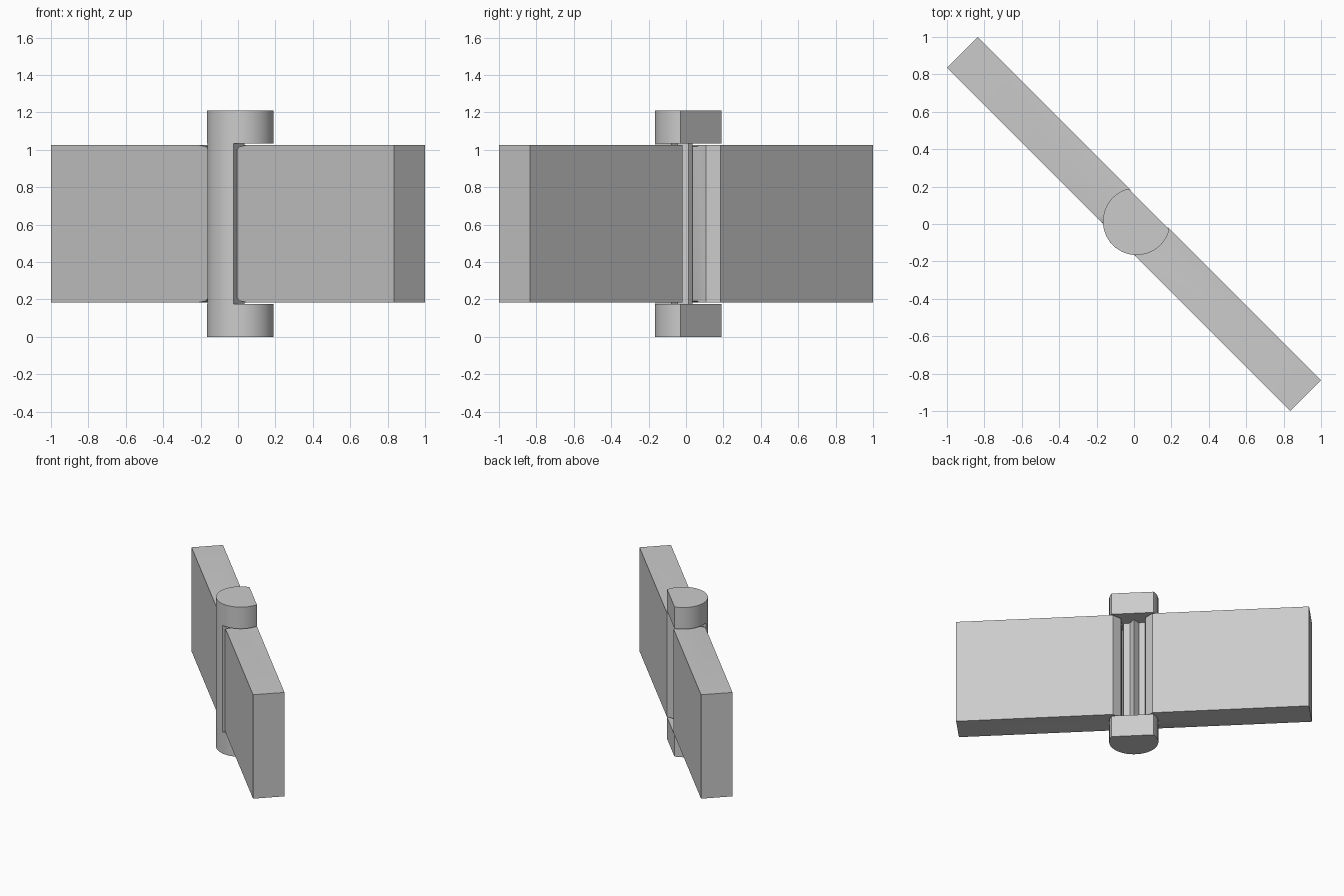
import bpy, bmesh, math

if "Cube" in bpy.data.objects:
    bpy.data.objects.remove(bpy.data.objects["Cube"])

S = math.sqrt(0.5)
R, CV = 0.18, 0.02      # barrel radius and its centre offset from the leaf mid-plane


def loft(name, sections):
    """Join (z, outline) sections; outlines use u along the leaves, v across them."""
    bm = bmesh.new()
    rings = [[bm.verts.new(((u + v) * S, (v - u) * S, z)) for u, v in pts]
             for z, pts in sections]
    n = len(rings[0])
    for a, b in zip(rings, rings[1:]):
        for i in range(n):
            j = (i + 1) % n
            bm.faces.new((a[i], a[j], b[j], b[i]))
    bm.faces.new(rings[0][::-1])
    bm.faces.new(rings[-1])
    bmesh.ops.recalc_face_normals(bm, faces=bm.faces)
    me = bpy.data.meshes.new(name)
    bm.to_mesh(me)
    bm.free()
    ob = bpy.data.objects.new(name, me)
    bpy.context.collection.objects.link(ob)
    bpy.ops.object.select_all(action='DESELECT')
    ob.select_set(True)
    bpy.context.view_layer.objects.active = ob
    bpy.ops.object.shade_smooth_by_angle(angle=math.radians(20))
    return ob


def arc(a0, a1, n):
    return [(R * math.cos(a0 + (a1 - a0) * i / n),
             CV + R * math.sin(a0 + (a1 - a0) * i / n)) for i in range(n + 1)]


# D-shaped end caps, flat side to the back
flat = math.asin((0.113 - CV) / R)
d_outline = arc(math.pi - flat, 2 * math.pi + flat, 48)
for name, z0, z1 in (("bottom_cap", 0, 0.175), ("top_cap", 1.035, 1.21)):
    loft(name, [(z0, d_outline), (z1, d_outline)])

# Spine: round front, channel with a pointed rib at the back
half = math.asin(0.098 / R)
spine = arc(1.5 * math.pi - half, 1.5 * math.pi + half, 20)
spine += [(0.09, -0.09), (0.08, -0.03), (0.033, -0.03), (0, 0.02),
          (-0.033, -0.03), (-0.08, -0.03), (-0.09, -0.09)]
loft("spine", [(0.17, spine), (1.04, spine)])


# Two leaves with chamfered inner ends and relieved front corners
def leaf_outline(side, relief):
    pts = [(1.2975, -0.117), (1.2975, 0.117), (0.145, 0.117), (0.09, 0.06),
           (0.09, 0.0), (0.10 + relief * 0.5, -0.09), (0.108 + relief, -0.117)]
    return [(side * u, v) for u, v in pts]


levels = [(0.185, 0.07), (0.193, 0.02), (0.21, 0), (1.0, 0), (1.017, 0.02), (1.025, 0.07)]
for name, side in (("right_leaf", 1), ("left_leaf", -1)):
    loft(name, [(z, leaf_outline(side, r)) for z, r in levels])
